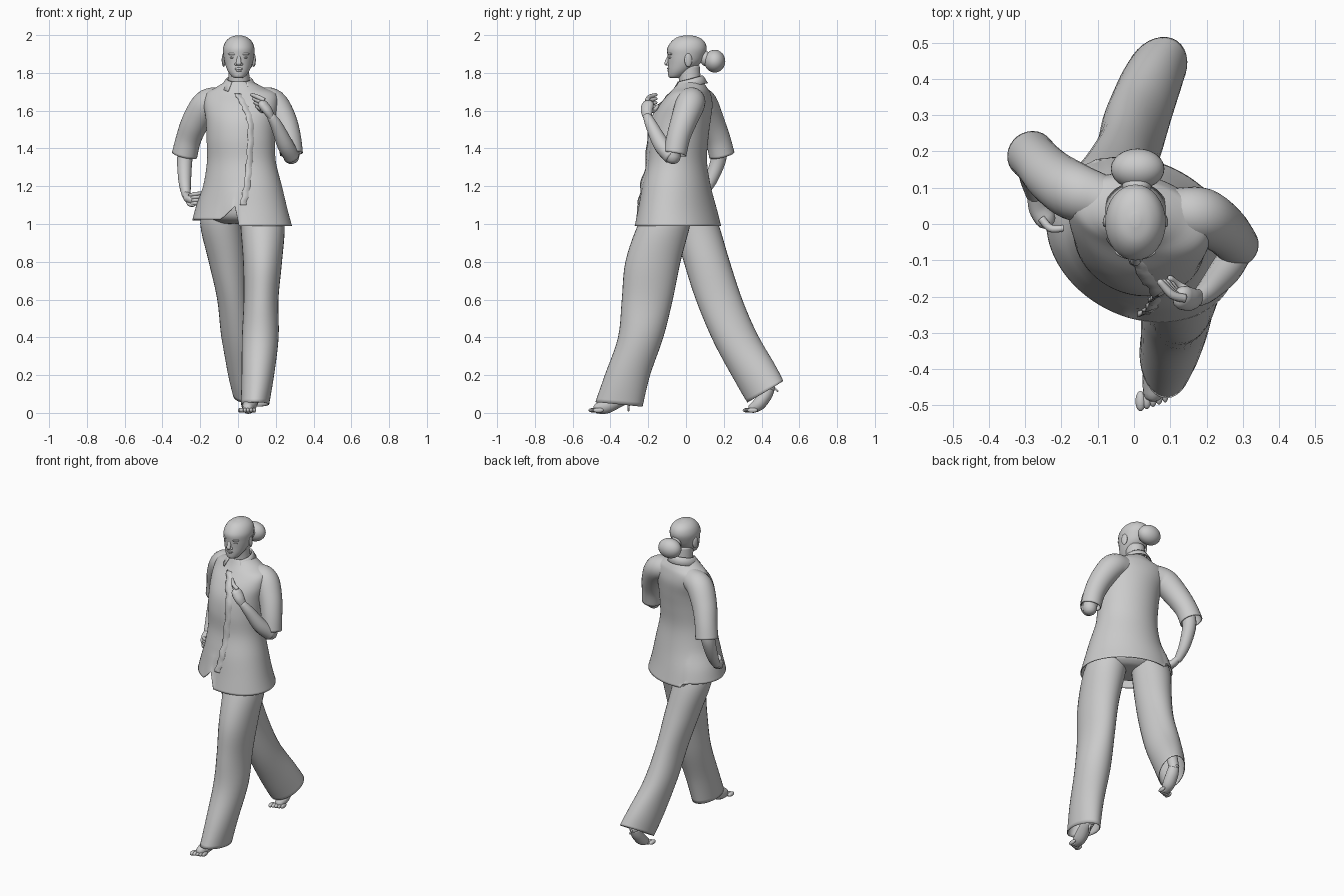
import bpy, bmesh
from math import sin, cos, pi, radians
from mathutils import Vector, Matrix
from mathutils.bvhtree import BVHTree


def smooth(rows, n=5):
    """Catmull-Rom interpolation of rows of numbers."""
    out = []
    for i in range(len(rows) - 1):
        p0, p1, p2 = rows[max(i - 1, 0)], rows[i], rows[i + 1]
        p3 = rows[min(i + 2, len(rows) - 1)]
        for k in range(n):
            t = k / n
            out.append([0.5 * (2 * b + (c - a) * t + (2 * a - 5 * b + 4 * c - d) * t * t
                               + (3 * b - a - 3 * c + d) * t ** 3)
                        for a, b, c, d in zip(p0, p1, p2, p3)])
    return out + [list(rows[-1])]


def finish(name, bm, thick=0):
    bmesh.ops.recalc_face_normals(bm, faces=bm.faces)
    me = bpy.data.meshes.new(name)
    bm.to_mesh(me)
    bm.free()
    me.polygons.foreach_set("use_smooth", [True] * len(me.polygons))
    ob = bpy.data.objects.new(name, me)
    bpy.context.collection.objects.link(ob)
    if thick:
        mod = ob.modifiers.new("thickness", 'SOLIDIFY')
        mod.thickness = thick
    return ob


def skin(name, rings, caps=True, closed=True, thick=0):
    bm = bmesh.new()
    vs = [[bm.verts.new(p) for p in r] for r in rings]
    n = len(vs[0])
    for a, b in zip(vs, vs[1:]):
        for j in range(n if closed else n - 1):
            k = (j + 1) % n
            bm.faces.new((a[j], a[k], b[k], b[j]))
    if caps and closed:
        bm.faces.new(vs[0])
        bm.faces.new(vs[-1])
    return finish(name, bm, thick)


def stack(rows, sides=32):
    """Elliptic sections: z, cx, cy, half width, half depth, turn in degrees, tilt."""
    rings = []
    for z, cx, cy, a, b, rot, tilt in smooth(rows):
        c, s = cos(radians(rot)), sin(radians(rot))
        ring = []
        for j in range(sides):
            u, v = a * cos(2 * pi * j / sides), b * sin(2 * pi * j / sides)
            y = u * s + v * c
            ring.append(Vector((cx + u * c - v * s, cy + y, z + tilt * y)))
        rings.append(ring)
    return rings


def tube(name, rows, sides=16, caps=True, thick=0, flat=1.0):
    """Round tube through x, y, z, radius rows; closed ends get a rounded tip."""
    pts = smooth(rows)
    P = [Vector(p[:3]) for p in pts]
    u, rings = Vector((0.3, 1, 0.2)), []
    for i, p in enumerate(P):
        t = (P[min(i + 1, len(P) - 1)] - P[max(i - 1, 0)]).normalized()
        u = (u - t * u.dot(t)).normalized()
        w, r = t.cross(u), pts[i][3]
        ring = lambda q, f: [q + (u * cos(2 * pi * j / sides) + w * flat * sin(2 * pi * j / sides)) * r * f
                             for j in range(sides)]
        rings.append(ring(p, 1))
    if caps:
        for k in (0.5, 0.8, 0.97):
            rings.append(ring(P[-1] + t * r * k * 0.9, (1 - k * k) ** 0.5))
    return skin(name, rings, caps, True, thick)


def blob(name, loc, size, rot=0):
    bm = bmesh.new()
    bmesh.ops.create_uvsphere(bm, u_segments=24, v_segments=16, radius=1)
    bm.transform(Matrix.Translation(loc) @ Matrix.Rotation(radians(rot), 4, 'Z')
                 @ Matrix.Diagonal((*size, 1)))
    return finish(name, bm)


# Head, neck and hair bun
skin("head", stack([(1.772, .003, -.062, .014, .015, 0, 0), (1.780, .003, -.055, .034, .037, 0, 0),
                    (1.81, .003, -.034, .057, .062, 0, 0), (1.85, .004, -.01, .073, .086, 0, 0),
                    (1.89, .004, 0, .081, .098, 0, 0), (1.93, .004, .005, .083, .104, 0, 0),
                    (1.965, .004, .01, .070, .088, 0, 0), (1.988, .004, .01, .045, .058, 0, 0),
                    (1.999, .004, .01, .012, .016, 0, 0)]))
skin("neck", stack([(1.66, .005, .02, .075, .065, 0, 0), (1.74, .005, .022, .058, .058, 0, 0),
                    (1.84, .003, .012, .055, .060, 0, 0)]))
blob("hair_bun", (.01, .152, 1.862), (.074, .056, .060))
blob("bun_root", (.007, .105, 1.875), (.040, .03, .040))

# Face
tube("nose", [(.004, -.090, 1.890, .007), (.004, -.097, 1.868, .010), (.004, -.103, 1.850, .012)], flat=1.2)
blob("upper_lip", (.004, -.090, 1.822), (.023, .010, .007))
blob("lower_lip", (.004, -.088, 1.812), (.019, .011, .007))
for s in (-1, 1):
    blob("nostril", (.004 + s * .012, -.092, 1.846), (.010, .012, .008))
    blob("eye", (.004 + s * .033, -.082, 1.881), (.015, .009, .006), s * 20)
    blob("brow", (.004 + s * .034, -.084, 1.900), (.024, .009, .007), s * 22)
    blob("ear", (.004 + s * .080, .012, 1.868), (.009, .021, .036), s * 15)

# Shirt body, twisted over the hips, with the front hem cut back at one side
rings = stack([(.99, .022, -.043, .275, .215, -27, 0), (1.08, .02, -.045, .252, .195, -27, 0),
               (1.2, .024, -.05, .215, .174, -24, 0), (1.33, .018, -.045, .186, .152, -20, 0),
               (1.45, .015, -.04, .184, .155, -18, 0), (1.55, .015, -.025, .188, .152, -17, 0),
               (1.63, .015, 0, .200, .134, -16, 0), (1.69, .015, .02, .190, .104, -14, 0),
               (1.722, .01, .025, .130, .086, -8, 0), (1.755, .005, .022, .070, .066, 0, 0)], 80)
for ring in rings:
    for p in ring:
        hem = .99
        if p.y < -.05 and p.x < .0:
            hem = 1.025 + max(0, p.x + .09) * 0.95
        elif p.x < -.1:
            hem = 1.02
        if p.z < 1.2:
            p.z = 1.2 - (1.2 - p.z) * (1.2 - hem) / .21
shirt = skin("shirt_body", rings, caps=False, thick=.005)
tree = BVHTree.FromPolygons([v.co for v in shirt.data.vertices], [p.vertices for p in shirt.data.polygons])


def edge_strip(name, rows, side, wave):
    """Raised cloth edge laid onto the front of the shirt along x, z rows."""
    strip = []
    for i, (x, z) in enumerate(smooth(rows, 10)):
        x += wave * .5 * sin(i * 1.3)
        line = []
        for dx, lift in ((0, .0), (0, .007 + wave * (1 + sin(i * .7))), (side * .02, .004), (side * .05, -.004)):
            hit = tree.ray_cast(Vector((x + dx, -1, z)), Vector((0, 1, 0)))[0]
            line.append(Vector((x + dx, (hit.y if hit else -.06) - lift, z)))
        strip.append(line)
    skin(name, strip, closed=False, thick=.003)


edge_strip("button_placket", [(-.02, 1.69), (.015, 1.63), (.05, 1.53), (.045, 1.35), (.03, 1.2), (.008, 1.10)], 1, .005)

# Folded collar with longer points at the front
collar = []
for i in range(33):
    a = radians(-58 + 296 * i / 32)
    back = (sin(a) + 1) / 2
    tip = (1 - back) ** 3
    collar.append([Vector((.005 + r * cos(a), .022 + r * 1.02 * sin(a), z + back * rise))
                   for r, z, rise in ((.062, 1.735, .03), (.065, 1.752, .035), (.072, 1.750, .03),
                                      (.092 + .02 * tip, 1.712 - .015 * tip, .035))])
skin("collar", collar, closed=False, thick=.004)

# Sleeves and arms: one back with the hand on the hip, one bent to the chest
tube("right_sleeve", [(-.03, .04, 1.665, .060), (-.10, .07, 1.655, .070), (-.165, .09, 1.63, .080),
                      (-.225, .13, 1.54, .074), (-.262, .168, 1.45, .067), (-.283, .19, 1.365, .068)], 28, False, .005)
tube("left_sleeve", [(.06, .03, 1.665, .060), (.12, .03, 1.655, .070), (.185, .022, 1.635, .078),
                     (.24, -.01, 1.55, .070), (.270, -.04, 1.46, .063), (.283, -.058, 1.37, .061)], 28, False, .005)
tube("right_forearm", [(-.25, .16, 1.48, .045), (-.28, .175, 1.36, .042), (-.282, .13, 1.23, .034),
                       (-.274, .08, 1.155, .024)])
tube("left_upper_arm", [(.25, -.02, 1.5, .045), (.28, -.062, 1.40, .044), (.282, -.07, 1.355, .042)])
tube("left_forearm", [(.286, -.075, 1.355, .042), (.25, -.13, 1.42, .043), (.205, -.182, 1.52, .032),
                      (.178, -.203, 1.565, .024)])

# Hands
tube("right_palm", [(-.274, .085, 1.16, .023), (-.262, .045, 1.135, .030), (-.245, .015, 1.128, .030)], flat=.8)
tube("left_palm", [(.18, -.202, 1.56, .022), (.158, -.208, 1.598, .032), (.135, -.203, 1.628, .034)], flat=.75)
for i in range(4):
    d = i * .016
    tube("right_finger", [(-.255, .015, 1.15 - d, .011), (-.23, -.012, 1.158 - d, .011),
                          (-.195, -.012, 1.163 - d * 1.2, .009)], 10)
    e = i * .021
    tube("left_finger", [(.14 + e * .3, -.205, 1.655 - e, .012), (.105 + e * .3, -.195, 1.672 - e, .012),
                         (.072 + e * .45, -.160, 1.685 - e, .009)], 10)
tube("right_thumb", [(-.268, .05, 1.13, .012), (-.258, .01, 1.105, .011), (-.235, -.01, 1.10, .009)], 10)
tube("left_thumb", [(.16, -.19, 1.60, .013), (.125, -.17, 1.60, .011), (.10, -.15, 1.625, .009)], 10)

# Wide trousers
skin("trouser_seat", stack([(1.0, .02, -.03, .05, .06, -27, 0), (1.01, .02, -.03, .15, .11, -27, 0),
                            (1.06, .02, -.035, .20, .15, -27, 0), (1.22, .024, -.05, .18, .14, -24, 0)]))
skin("front_trouser_leg", stack([(1.12, .115, -.075, .10, .11, 0, 0), (1.0, .13, -.115, .117, .138, 0, 0),
                                 (.8, .13, -.175, .103, .146, 0, 0), (.6, .122, -.205, .092, .135, 0, 0),
                                 (.4, .118, -.24, .097, .120, 0, 0), (.2, .105, -.31, .086, .120, 0, 0),
                                 (.045, .09, -.355, .075, .125, 0, -.1)]), caps=False, thick=.005)
skin("back_trouser_leg", stack([(1.12, -.075, .02, .10, .10, 0, 0), (1.0, -.088, .052, .112, .12, 0, 0),
                                (.8, -.055, .110, .100, .122, 0, 0), (.6, -.025, .175, .085, .123, 0, 0),
                                (.4, .0, .26, .088, .120, 0, .1), (.22, .035, .36, .086, .115, -20, .3),
                                (.112, .06, .42, .078, .103, -35, .6)]), caps=False, thick=.005)

# Feet on thin heels: foot, ankle, heel pin and toes
tube("front_foot", [(.085, -.30, .085, .030), (.078, -.35, .07, .034), (.06, -.42, .036, .036),
                    (.052, -.465, .024, .027)], flat=1.1)
tube("front_ankle", [(.10, -.31, .28, .045), (.09, -.305, .16, .034), (.085, -.305, .085, .032)])
tube("front_heel", [(.087, -.30, .07, .012), (.088, -.303, .04, .006), (.088, -.305, .012, .005)], 10)
tube("back_foot", [(.062, .44, .13, .030), (.06, .42, .09, .034), (.055, .385, .046, .034),
                   (.05, .355, .026, .027)], flat=1.1)
tube("back_ankle", [(.045, .37, .30, .042), (.058, .42, .20, .033), (.062, .44, .13, .031)])
tube("back_heel", [(.062, .45, .14, .012), (.063, .47, .13, .006), (.064, .485, .115, .005)], 10)
for x, y in ((.052, -.482), (.047, .334)):
    for i in range(5):
        blob("toe", (x - .034 + i * .017, y - .006 + i * .006, .014), (.014 - i * .001, .028, .013))
